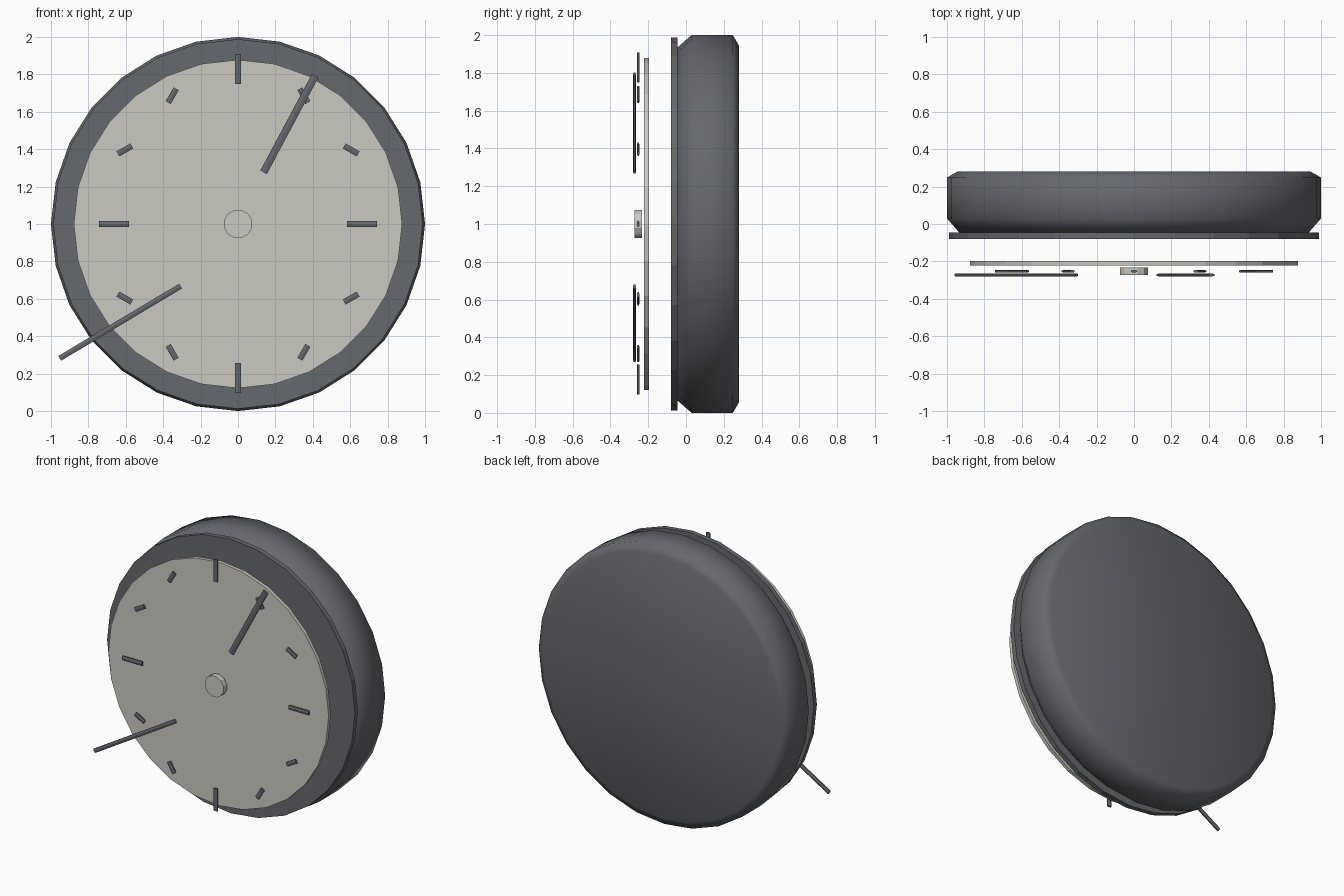
import bpy, bmesh, math
from mathutils import Vector, Matrix

cube = bpy.data.objects.get("Cube")
if cube:
    bpy.data.objects.remove(cube, do_unlink=True)

SIDES = 28


def material(name, rgb):
    m = bpy.data.materials.new(name)
    m.use_nodes = True
    m.diffuse_color = (*rgb, 1)
    m.node_tree.nodes["Principled BSDF"].inputs["Base Color"].default_value = (*rgb, 1)
    return m


dark = material("slate grey", (0.13, 0.138, 0.155))
light = material("warm ivory", (0.60, 0.585, 0.53))


def finish(name, bm, mat, smooth=False):
    bmesh.ops.recalc_face_normals(bm, faces=bm.faces)
    mesh = bpy.data.meshes.new(name)
    bm.to_mesh(mesh)
    bm.free()
    mesh.materials.append(mat)
    for p in mesh.polygons:
        p.use_smooth = smooth
    obj = bpy.data.objects.new(name, mesh)
    bpy.context.collection.objects.link(obj)
    return obj


def turned(name, profile, mat, sides=SIDES, twist=0.0, smooth=False):
    """Capped solid from (radius, y) rings around the clock axis."""
    bm = bmesh.new()
    rings = []
    for r, y in profile:
        angles = [twist + 2 * math.pi * i / sides for i in range(sides)]
        rings.append([bm.verts.new((r * math.cos(a), y, 1 + r * math.sin(a))) for a in angles])
    for a, b in zip(rings, rings[1:]):
        for i in range(sides):
            j = (i + 1) % sides
            bm.faces.new((a[i], a[j], b[j], b[i]))
    bm.faces.new(rings[0])
    bm.faces.new(rings[-1])
    return finish(name, bm, mat, smooth)


def bar(name, centre, angle, length, width, y, depth):
    """Flattened six-sided rod lying in the plane of the dial."""
    bm = bmesh.new()
    bmesh.ops.create_cone(bm, cap_ends=True, segments=6, radius1=0.5, radius2=0.5, depth=1)
    # rod axis to x, widest corners across the dial plane
    flat = (Matrix.Rotation(-angle, 4, 'Y') @ Matrix.Diagonal((length, depth / 0.866, width, 1))
            @ Matrix.Rotation(math.pi / 2, 4, 'Y'))
    bm.transform(Matrix.Translation((centre[0], y, centre[1])) @ flat)
    return finish(name, bm, dark)


# Case, bezel, dial and centre cap
turned("case", [(0.935, -0.045), (1.0, 0.03), (1.0, 0.248), (0.945, 0.28)], dark, smooth=True)
turned("bezel", [(0.988, -0.08), (0.988, -0.045)], dark)
turned("dial", [(0.878, -0.222), (0.878, -0.197)], light)
turned("centre_cap", [(0.077, -0.272), (0.077, -0.233)], light, sides=12, twist=math.pi / 12)

# Quarter-hour markers
for name, x, z in (("top", 0, 0.828), ("bottom", 0, -0.823), ("left", 0.664, 0), ("right", -0.664, 0)):
    bar(name + "_marker", (x, 1 + z), math.pi / 2 if x == 0 else 0, 0.16, 0.036, -0.253, 0.013)

# Small hour markers, mirrored into all four quadrants
for sx in (1, -1):
    for sz in (1, -1):
        for x, z, tilt in ((0.352, 0.686, 60), (0.605, 0.396, 30)):
            name = f"{'upper' if sz > 0 else 'lower'}_{'left' if sx > 0 else 'right'}_marker_{tilt}"
            bar(name, (sx * x, 1 + sz * z), -sx * sz * math.radians(tilt), 0.085, 0.036, -0.253, 0.013)

# Hands
for name, a, b, width in (("hour_hand", (0.137, 1.277), (0.413, 1.793), 0.046),
                          ("minute_hand", (-0.953, 0.282), (-0.307, 0.668), 0.034)):
    a, b = Vector(a), Vector(b)
    d = b - a
    bar(name, (a + b) / 2, math.atan2(d.y, d.x), d.length, width, -0.2725, 0.015)
